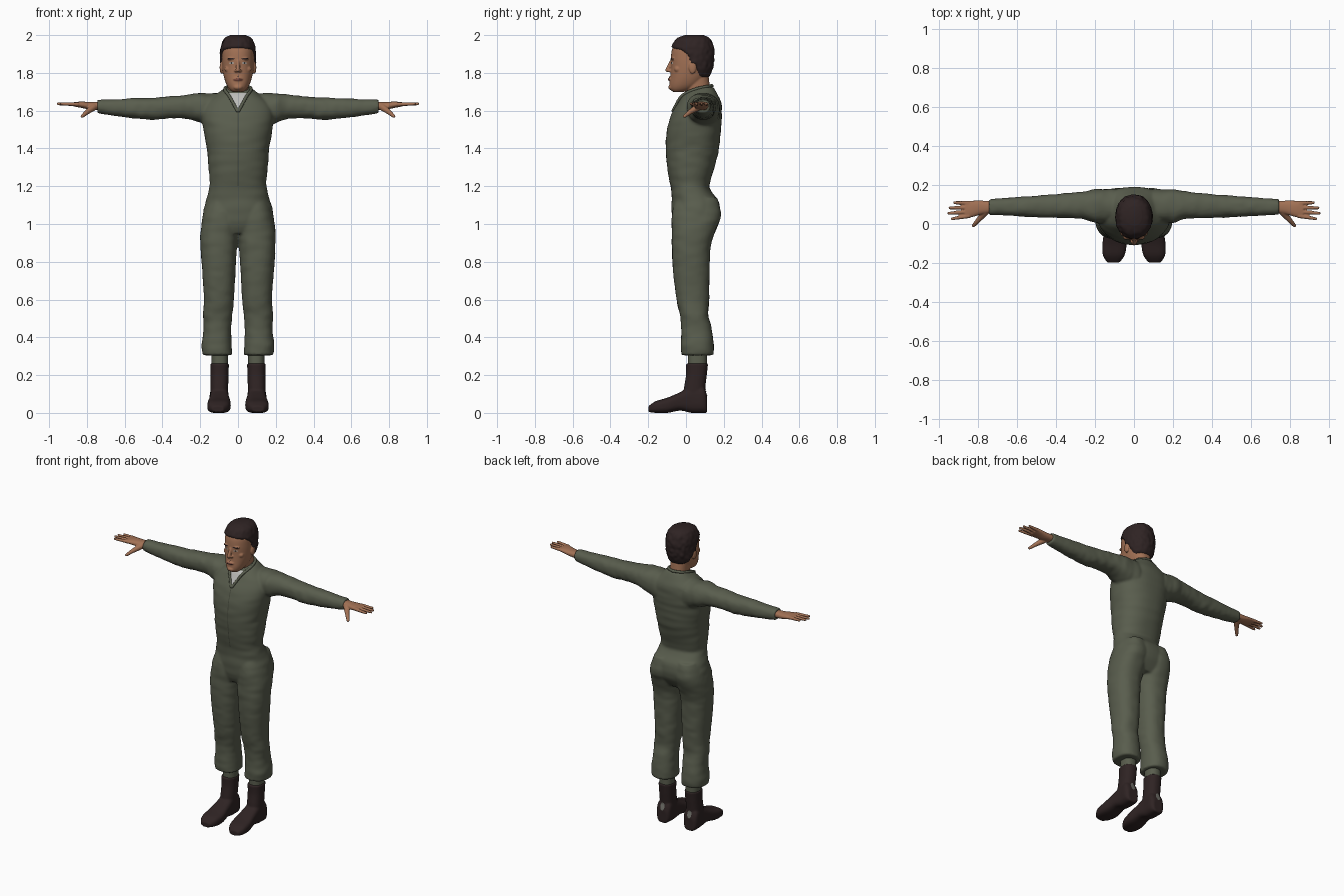
import bpy, bmesh, math
from mathutils import Vector, noise
from mathutils.bvhtree import BVHTree

if "Cube" in bpy.data.objects:
    bpy.data.objects.remove(bpy.data.objects["Cube"])

BOTH, MIDDLE = (1, -1), (1,)


def material(name, r, g, b):
    mat = bpy.data.materials.new(name)
    mat.use_nodes = True
    mat.diffuse_color = (r, g, b, 1)
    shader = next(n for n in mat.node_tree.nodes if n.type == "BSDF_PRINCIPLED")
    shader.inputs["Base Color"].default_value = (r, g, b, 1)
    shader.inputs["Roughness"].default_value = 0.8
    return mat


olive = material("olive cloth", .10, .11, .075)
seam = material("dark olive seam", .06, .066, .045)
skin = material("tan skin", .36, .165, .09)
dark = material("dark brown hair and leather", .028, .017, .017)
white = material("light grey undershirt", .5, .5, .48)
lip = material("lip", .25, .09, .065)
iris = material("eye iris", .04, .035, .03)
grey = material("grey patch", .16, .16, .14)


def smooth_rows(rows, steps=6):
    """Catmull-Rom interpolation between cross-sections."""
    rows = [Vector(r) for r in rows]
    last = len(rows) - 1
    for i in range(last):
        p, q, r, s = rows[max(i - 1, 0)], rows[i], rows[i + 1], rows[min(i + 2, last)]
        for k in range(steps):
            t = k / steps
            yield q + t / 2 * (r - p + t * (2 * p - 5 * q + 4 * r - s + t * (3 * q - p - 3 * r + s)))
    yield rows[-1]


def loft(bm, rows, axis="z", sides=BOTH, power=2.3, count=32, wrinkle=0, shape=None):
    """Skin superellipse sections given as (position, a_min, a_max, b_min, b_max)."""
    for side in sides:
        rings = []
        for t, a0, a1, b0, b1 in smooth_rows(rows):
            ring = []
            for k in range(count):
                angle = math.tau * k / count
                c, s = math.cos(angle), math.sin(angle)
                c = math.copysign(abs(c) ** (2 / power), c)
                s = math.copysign(abs(s) ** (2 / power), s)
                fold = 1 + wrinkle * noise.noise(Vector((c, s, t * 22 + side)) * 1.3)
                a = (a0 + a1) / 2 + c * fold * (a1 - a0) / 2
                b = (b0 + b1) / 2 + s * fold * (b1 - b0) / 2
                p = Vector({"z": (a, b, t), "x": (t, a, b), "y": (a, t, b)}[axis])
                if shape:
                    p = shape(p)
                p.x *= side
                ring.append(bm.verts.new(p))
            rings.append(ring)
        for lower, upper in zip(rings, rings[1:]):
            for k in range(count):
                n = (k + 1) % count
                bm.faces.new((lower[k], lower[n], upper[n], upper[k]))
        bm.faces.new(rings[0])
        bm.faces.new(rings[-1])


def centred(rows):
    return [(z, -w, w, front, back) for z, w, front, back in rows]


def blob(bm, centre, radii, sides=BOTH):
    """Ellipsoid, repeated on each side."""
    for side in sides:
        made = bmesh.ops.create_icosphere(bm, subdivisions=3, radius=1)["verts"]
        for v in made:
            v.co = Vector((centre[i] + v.co[i] * radii[i] for i in range(3)))
            v.co.x *= side


def tube(bm, start, end, r0, r1, sides=BOTH, steps=14):
    """Tapered round rod with domed ends."""
    for k in range(steps + 1):
        t = k / steps
        blob(bm, Vector(start).lerp(Vector(end), t), [r0 + (r1 - r0) * t] * 3, sides)


def finish(name, bm, mat, voxel=None, relax=3):
    bmesh.ops.recalc_face_normals(bm, faces=bm.faces)
    mesh = bpy.data.meshes.new(name)
    bm.to_mesh(mesh)
    bm.free()
    mesh.materials.append(mat)
    for p in mesh.polygons:
        p.use_smooth = True
    obj = bpy.data.objects.new(name, mesh)
    bpy.context.collection.objects.link(obj)
    if voxel:
        remesh = obj.modifiers.new("Fuse", "REMESH")
        remesh.mode, remesh.voxel_size, remesh.use_smooth_shade = "VOXEL", voxel, True
        relaxer = obj.modifiers.new("Relax", "SMOOTH")
        relaxer.iterations = relax
    return obj


# Coverall: torso, legs and sleeves fused into one garment
bm = bmesh.new()
loft(bm, centred([(.95, .15, -.05, .13), (1, .19, -.07, .165), (1.06, .185, -.076, .182),
                  (1.12, .17, -.076, .172), (1.18, .155, -.078, .13), (1.21, .15, -.084, .125),
                  (1.3, .157, -.1, .15), (1.4, .165, -.107, .175), (1.5, .182, -.1, .185),
                  (1.58, .19, -.077, .19), (1.64, .17, -.045, .187), (1.69, .11, -.012, .165),
                  (1.725, .065, .045, .145)]), sides=MIDDLE, wrinkle=.025, count=48)
loft(bm, [(.305, .03, .187, -.025, .145), (.36, .033, .192, -.027, .147), (.45, .036, .182, -.025, .135),
          (.52, .03, .186, -.032, .118), (.6, .022, .18, -.05, .122), (.75, .013, .19, -.068, .125),
          (.88, .006, .198, -.075, .13), (.96, -.003, .198, -.075, .155), (1.05, -.008, .185, -.075, .186),
          (1.14, .01, .155, -.05, .165)], wrinkle=.035)
loft(bm, [(.1, .01, .18, 1.5, 1.69), (.2, .005, .178, 1.535, 1.693), (.26, .025, .168, 1.556, 1.685),
          (.35, .03, .158, 1.56, 1.677), (.45, .033, .15, 1.552, 1.669), (.55, .037, .142, 1.56, 1.666),
          (.65, .043, .135, 1.572, 1.66), (.745, .047, .128, 1.587, 1.658)], "x", wrinkle=.06)
suit = finish("coverall", bm, olive, .008)

# Rolled collar around the neck opening
bm = bmesh.new()
path = list(smooth_rows([(.004, -.068, 1.6), (.045, -.024, 1.675), (.07, .045, 1.712),
                         (.052, .11, 1.727), (0, .138, 1.732)]))
for p, q in zip(path, path[1:]):
    tube(bm, p, q, .01, .01, steps=1)
finish("collar", bm, olive, .005)

# Boots with shafts, and the cloth showing above them
bm = bmesh.new()
loft(bm, [(.112, .065, .135, 0, .09), (.09, .05, .15, 0, .14), (.03, .05, .148, 0, .14),
          (-.03, .045, .152, .012, .11), (-.1, .038, .162, 0, .08), (-.16, .048, .16, 0, .062),
          (-.198, .075, .138, .005, .036)], "y", power=3)
loft(bm, [(.05, .05, .148, -.01, .108), (.12, .052, .146, -.012, .102), (.2, .05, .145, 0, .11),
          (.262, .048, .146, 0, .117)])
boots = finish("boots", bm, dark, .006, 2)
bm = bmesh.new()
loft(bm, [(.25, .053, .14, .01, .11), (.33, .053, .14, .01, .11)])
finish("trouser_linings", bm, olive)

# Hands
bm = bmesh.new()
loft(bm, [(.72, .058, .118, 1.602, 1.648), (.78, .05, .12, 1.605, 1.646), (.83, .036, .12, 1.615, 1.648),
          (.868, .031, .117, 1.622, 1.645)], "x")
for root, tip, reach in ((.107, .11, .922), (.085, .083, .946), (.063, .055, .952), (.041, .027, .934)):
    tube(bm, (.85, root, 1.634), (reach, tip, 1.636), .0115, .008)
tube(bm, (.765, .062, 1.618), (.8, .02, 1.592), .019, .013)
tube(bm, (.8, .02, 1.592), (.825, -.008, 1.57), .013, .009)
finish("hands", bm, skin, .004)

# Head with neck, ears, nose, brow, lips and chin
skull = [(1.7, .03, -.07, -.01), (1.715, .047, -.084, .04), (1.74, .062, -.087, .08),
         (1.78, .075, -.083, .11), (1.83, .083, -.08, .13), (1.88, .085, -.08, .135),
         (1.93, .083, -.072, .135), (1.97, .065, -.045, .115), (1.99, .03, 0, .08)]
bm = bmesh.new()
loft(bm, centred(skull), sides=MIDDLE, power=2.2, count=48)
loft(bm, centred([(1.64, .06, .02, .14), (1.7, .056, .002, .13), (1.78, .058, -.01, .12)]), sides=MIDDLE)
tube(bm, (0, -.078, 1.862), (0, -.098, 1.815), .008, .012, MIDDLE)
blob(bm, (.011, -.088, 1.811), (.009, .01, .008))
blob(bm, (.034, -.068, 1.874), (.024, .012, .007))
blob(bm, (0, -.08, 1.766), (.026, .014, .011), MIDDLE)
blob(bm, (0, -.08, 1.724), (.024, .014, .014), MIDDLE)
blob(bm, (.05, -.045, 1.82), (.022, .018, .018))
blob(bm, (.088, .035, 1.828), (.009, .02, .033))
head = finish("head", bm, skin, .004)

# Hair cap that dives into the head below the hairline
HAIRLINE = ((-.09, 1.925), (-.03, 1.915), (.01, 1.89), (.028, 1.84), (.05, 1.835), (.08, 1.78), (.17, 1.75))


def hair_shape(p):
    line = HAIRLINE[-1][1]
    for (y0, z0), (y1, z1) in zip(HAIRLINE, HAIRLINE[1:]):
        if y0 <= p.y < y1:
            line = z0 + (z1 - z0) * (p.y - y0) / (y1 - y0)
            break
    lift = min(max((p.z - line) / .014, 0), 1)
    tuft = 1 + .05 * noise.noise(p * 45)
    scale = .82 + lift * (tuft - .82)
    return Vector((p.x * scale, .03 + (p.y - .03) * scale, p.z))


bm = bmesh.new()
cap = [(z + .01 * (z > 1.96), w + .01, front - .007, back + .013) for z, w, front, back in skull[2:]]
loft(bm, centred(cap), sides=MIDDLE, power=2.2, count=96, shape=hair_shape)
finish("hair", bm, dark)

# Thin painted details laid on the surfaces below them
bpy.context.view_layer.update()
graph = bpy.context.evaluated_depsgraph_get()
surfaces = {o.name: BVHTree.FromObject(o, graph) for o in (suit, boots, head)}


def decal(name, rows, target, mat, lift=.002, facing=-1, across=8):
    """Patch of (z, x_min, x_max) rows projected along y on to a part."""
    bm = bmesh.new()
    grid = []
    for z, x0, x1 in rows:
        line = []
        for k in range(across + 1):
            x = x0 + (x1 - x0) * k / across
            hit = surfaces[target.name].ray_cast(Vector((x, facing, z)), Vector((0, -facing, 0)))[0]
            y = hit.y if hit else 0
            line.append(bm.verts.new((x, y + facing * lift, z)))
        grid.append(line)
    for low, high in zip(grid, grid[1:]):
        for k in range(across):
            quad = (low[k], low[k + 1], high[k + 1], high[k])
            bm.faces.new(quad if facing < 0 else quad[::-1])
    mesh = bpy.data.meshes.new(name)
    bm.to_mesh(mesh)
    bm.free()
    mesh.materials.append(mat)
    bpy.context.collection.objects.link(bpy.data.objects.new(name, mesh))


def oval(x, z, rx, rz, slant=0, steps=10):
    for k in range(steps + 1):
        angle = math.pi * (.02 + .96 * k / steps)
        half, dz = rx * math.sin(angle), -rz * math.cos(angle)
        yield z + dz, x - half + slant * dz, x + half + slant * dz


decal("undershirt", [(1.604 + .009 * k, -.003 - .0045 * k, .003 + .0045 * k) for k in range(11)],
      suit, white, .004)
decal("front_zip", [(1.2 + .02 * k, -.0025, .0025) for k in range(21)], suit, seam, across=2)
decal("mouth", oval(0, 1.764, .025, .008), head, lip)
decal("mouth_line", oval(0, 1.765, .023, .0012), head, dark, .003)
for side, label in ((1, "left"), (-1, "right")):
    decal(label + "_eye", oval(side * .034, 1.852, .013, .005), head, white)
    decal(label + "_iris", oval(side * .034, 1.852, .005, .005), head, iris, .003)
    decal(label + "_eyebrow", oval(side * .036, 1.875, .02, .0035, side), head, dark)
    decal(label + "_heel_patch", oval(side * .1, .11, .015, .025), boots, grey, facing=1)
